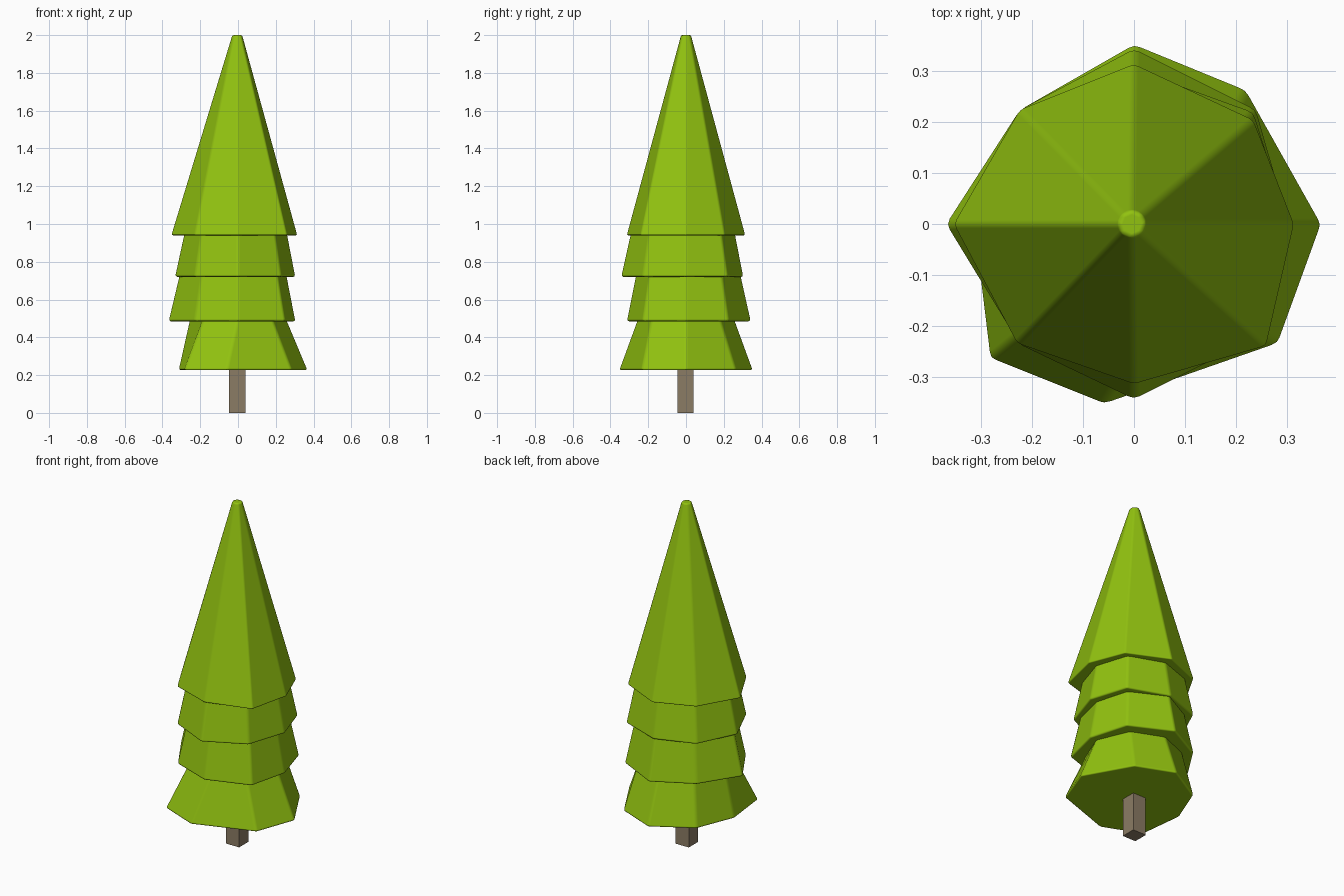
import bpy, bmesh, math

cube = bpy.data.objects.get("Cube")
if cube:
    bpy.data.objects.remove(cube, do_unlink=True)


def make_material(name, rgb):
    mat = bpy.data.materials.new(name)
    mat.use_nodes = True
    mat.diffuse_color = (*rgb, 1)
    mat.node_tree.nodes["Principled BSDF"].inputs["Base Color"].default_value = (*rgb, 1)
    return mat


green = make_material("leaf green", (0.285, 0.54, 0.005))
bark = make_material("bark brown", (0.26, 0.20, 0.13))


def ring(radius):
    """Regular octagon with its first corner on +x."""
    return [(radius * math.cos(i * math.pi / 4), radius * math.sin(i * math.pi / 4))
            for i in range(8)]


def loft(name, bottom, z0, top, z1, mat, bevel=0.0):
    """Closed solid between two outlines with equal corner counts."""
    bm = bmesh.new()
    low = [bm.verts.new((x, y, z0)) for x, y in bottom]
    high = [bm.verts.new((x, y, z1)) for x, y in top]
    n = len(low)
    for i in range(n):
        j = (i + 1) % n
        bm.faces.new((low[i], low[j], high[j], high[i]))
    bm.faces.new(low[::-1])
    bm.faces.new(high)
    mesh = bpy.data.meshes.new(name)
    bm.to_mesh(mesh)
    bm.free()
    mesh.materials.append(mat)
    obj = bpy.data.objects.new(name, mesh)
    bpy.context.collection.objects.link(obj)
    if bevel:
        mesh.polygons.foreach_set("use_smooth", [True] * len(mesh.polygons))
        mod = obj.modifiers.new("soft edges", "BEVEL")
        mod.width = bevel
        mod.segments = 2
        mod.limit_method = 'ANGLE'
        mod.angle_limit = math.radians(15)
        mod.harden_normals = True
    return obj


def scaled(outline, factor):
    return [(x * factor, y * factor) for x, y in outline]


# Uneven octagonal skirts, corners listed anticlockwise from +x
crown = [(0.315, 0), (0.235, 0.205), (0, 0.315), (-0.225, 0.225),
         (-0.355, 0), (-0.23, -0.235), (0, -0.315), (0.26, -0.24)]
upper = [(0.305, 0), (0.235, 0.22), (0, 0.305), (-0.225, 0.225),
         (-0.335, 0), (-0.23, -0.235), (0, -0.345), (0.23, -0.23)]
middle = [(0.305, 0), (0.24, 0.225), (0, 0.345), (-0.225, 0.225),
          (-0.37, 0), (-0.23, -0.23), (0, -0.315), (0.25, -0.23)]
lower = [(0.37, 0), (0.22, 0.265), (0, 0.355), (-0.225, 0.225),
         (-0.315, 0), (-0.285, -0.265), (-0.06, -0.355), (0.285, -0.235)]

# Foliage tiers, each tucked into the one above
tip = [(x - 0.004, y) for x, y in ring(0.028)]
loft("crown_foliage", crown, 0.94, tip, 2.0, green, 0.009)
loft("upper_foliage", upper, 0.72, scaled(upper, 0.85), 0.955, green, 0.012)
loft("middle_foliage", middle, 0.485, scaled(middle, 0.84), 0.735, green, 0.012)
loft("lower_foliage", lower, 0.226, ring(0.255), 0.5, green, 0.012)

# Square trunk
h = 0.043
trunk = [(sx * h - 0.004, sy * h - 0.002) for sx, sy in ((-1, -1), (1, -1), (1, 1), (-1, 1))]
loft("trunk", trunk, 0.0, trunk, 0.3, bark)
